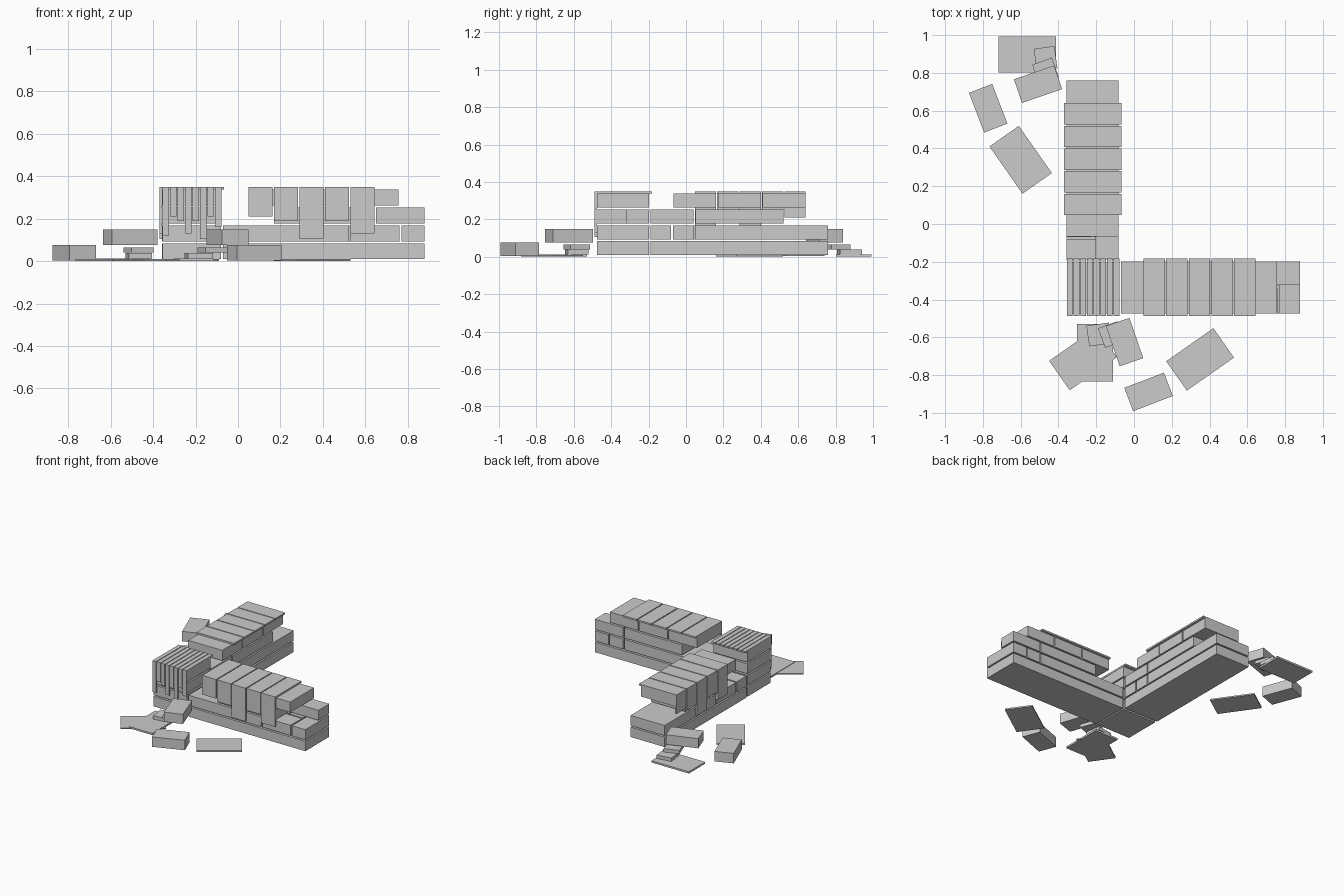
import bpy
from math import radians
from mathutils import Matrix

if "Cube" in bpy.data.objects:
    bpy.data.objects.remove(bpy.data.objects["Cube"], do_unlink=True)

stone = bpy.data.materials.new("plain_grey")
stone.use_nodes = True
grey = (0.6, 0.6, 0.6, 1)
stone.diffuse_color = grey
stone.node_tree.nodes["Principled BSDF"].inputs["Base Color"].default_value = grey

# The second wing is the first one turned a quarter and shifted
TURN = Matrix.Translation((0.117, 0.69, 0)) @ Matrix.Rotation(radians(-90), 4, "Z")
WINGS = (("right", Matrix()), ("back", TURN))

ROWS = ((0.01, 0.083), (0.093, 0.168), (0.178, 0.252), (0.262, 0.338))
OUT, MID, IN = -0.475, -0.332, -0.198
TOP, CAP = 0.35, 0.012
LIP_OUT, LIP_IN = -0.488, -0.182


def block(name, x, y, z, frame=Matrix(), angle=0):
    """Box between x, y and z ranges, turned about its own centre."""
    centre = Matrix.Translation([(a + b) / 2 for a, b in (x, y, z)])
    size = Matrix.Diagonal([b - a for a, b in (x, y, z)] + [1])
    bpy.ops.mesh.primitive_cube_add(size=1)
    ob = bpy.context.object
    ob.name = name
    ob.data.transform(frame @ centre @ Matrix.Rotation(radians(angle), 4, "Z") @ size)
    ob.data.materials.append(stone)
    return ob


def loose(name, centre, size, z, angle, frame):
    """Fallen piece given by its centre, footprint and turn."""
    x, y = [(c - s / 2, c + s / 2) for c, s in zip(centre, size)]
    block(name, x, y, z, frame, angle)


def coping(name, x, bottom, frame=Matrix()):
    """Thin tile on top with a slip hanging down the outer face."""
    block(name + "_tile", x, (LIP_OUT, LIP_IN), (TOP - CAP, TOP), frame)
    block(name + "_slip", x, (LIP_OUT, LIP_OUT + CAP), (bottom, TOP - CAP), frame)


for side, frame in WINGS:
    # Courses of the wall: row, x range, y range
    bricks = (
        (0, (-0.07, 0.88), (OUT, IN)),
        (1, (-0.07, 0.52), (OUT, IN)),
        (1, (0.52, 0.64), (MID, IN)),
        (1, (0.53, 0.76), (OUT, MID - 0.01)),
        (1, (0.65, 0.76), (MID, IN)),
        (1, (0.77, 0.88), (OUT, IN)),
        (2, (0.17, 0.64), (OUT, IN)),
        (2, (0.65, 0.88), (MID + 0.01, IN)),
        (3, (0.05, 0.28), (OUT, IN)),
        (3, (0.29, 0.52), (OUT, IN)),
        (3, (0.53, 0.757), (OUT, IN)),
    )
    for row, x, y in bricks:
        block(f"{side}_wall_brick", x, y, ROWS[row], frame)

    # Coping tiles with slips of uneven length
    for i, bottom in enumerate((0.21, 0.19, 0.105, 0.19, 0.13)):
        x = 0.05 + 0.12 * i
        coping(f"{side}_coping", (x, x + 0.113), bottom, frame)

    # Fallen tiles and bricks
    tile, brick = (0.305, 0.19), (0.225, 0.132)
    loose(f"{side}_fallen_tile", (0.35, -0.717), tile, (0, 0.01), 35, frame)
    loose(f"{side}_fallen_brick", (0.077, -0.889), brick, (0.003, 0.076), 21, frame)
    loose(f"{side}_propped_brick", (-0.05, -0.625), brick, (0.077, 0.148), -71, frame)
    loose(f"{side}_flat_tile", (-0.207, -0.682), tile, (0, 0.013), 90, frame)
    loose(f"{side}_lower_chip", (-0.185, -0.585), (0.12, 0.11), (0.013, 0.038), 8, frame)
    loose(f"{side}_upper_chip", (-0.12, -0.585), (0.11, 0.11), (0.04, 0.065), 20, frame)

# Extra tile under the front heap
loose("heap_tile", (-0.27, -0.715), (0.305, 0.19), (0, 0.009), 35, Matrix())

# Corner pier with narrow coping strips
for z in ROWS:
    block("corner_block", (-0.355, -0.08), (OUT, -0.205), z)
for i, bottom in enumerate((0.12, 0.21, 0.19, 0.13, 0.19, 0.105, 0.21, 0.16)):
    x = -0.355 + 0.0353 * i
    coping("corner_strip", (x, x + 0.03), bottom)
